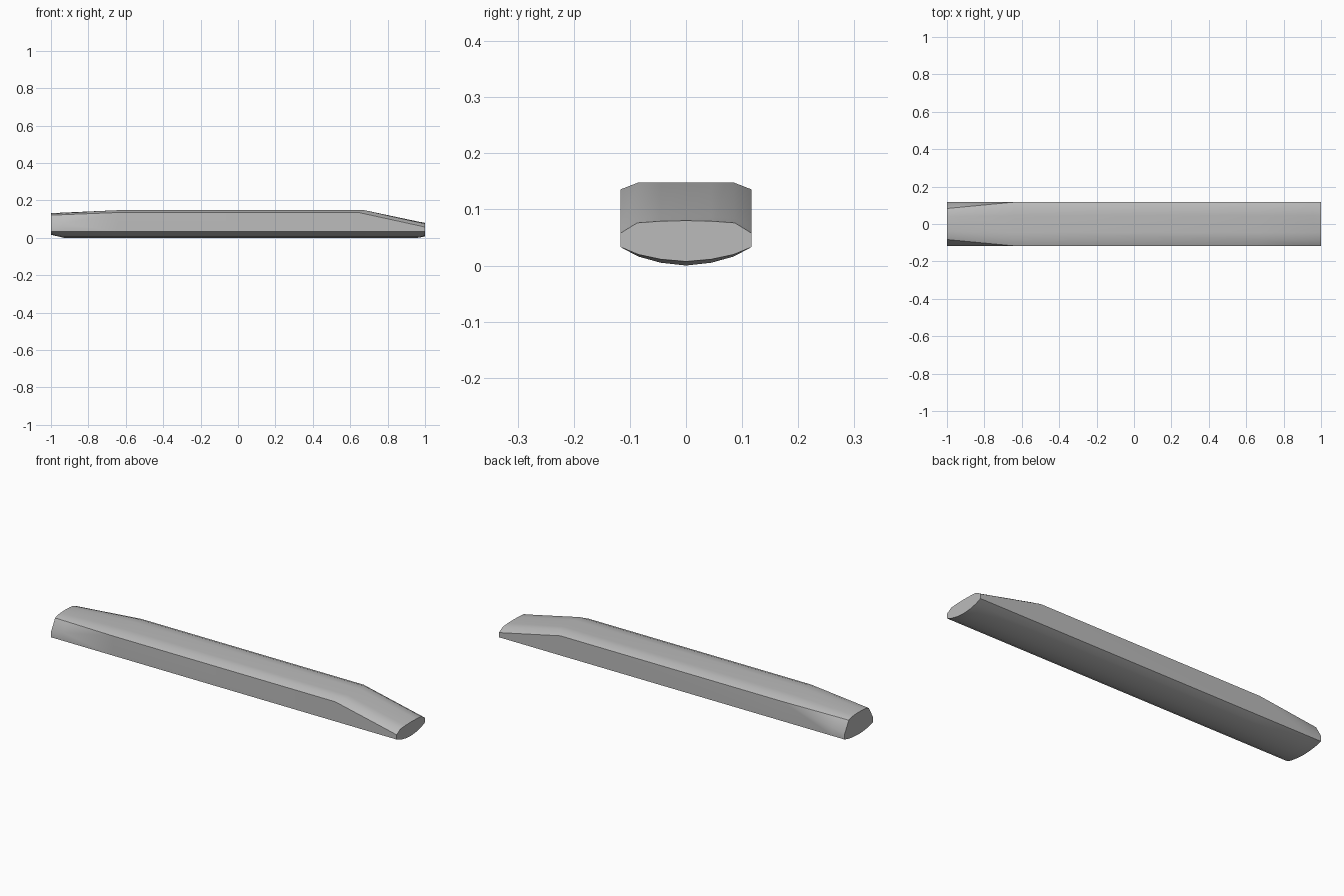
import bpy
import bmesh
import math

default_cube = bpy.data.objects.get("Cube")
if default_cube:
    bpy.data.objects.remove(default_cube)

# Single plain grey material
grey = bpy.data.materials.new("plain_grey")
grey.use_nodes = True
colour = (0.5, 0.5, 0.5, 1)
grey.diffuse_color = colour
grey.node_tree.nodes["Principled BSDF"].inputs["Base Color"].default_value = colour

HALF_WIDTH = 0.117
RIM = 0.033


def section(x, keel, upper, shoulder_shift=0.0):
    """Closed cross-section: curved belly scaled by keel, then the upper half profile."""
    belly = [(0, 0), (0.045, 0.005), (0.085, 0.016), (HALF_WIDTH, RIM)]
    half = [(x, y, RIM - (RIM - z) * keel) for y, z in belly]
    for y, z in upper:
        half.append((x + (shoulder_shift if z > 0.14 else 0), y, z))
    mirrored = [(px, -y, z) for px, y, z in reversed(half) if y > 0]
    return half + mirrored


# Upper half profiles, from the side wall to the crown
main = [(HALF_WIDTH, 0.1355), (HALF_WIDTH, 0.136), (0.085, 0.148), (0.045, 0.148), (0, 0.148)]
blunt_end = [(HALF_WIDTH, 0.062), (0.083, 0.121), (0.066, 0.127), (0.04, 0.131), (0, 0.132)]
low_end = [(HALF_WIDTH, 0.0575), (HALF_WIDTH, 0.058), (0.087, 0.076), (0.045, 0.079), (0, 0.08)]


def blend(a, b, t):
    return [(p[0] + (q[0] - p[0]) * t, p[1] + (q[1] - p[1]) * t) for p, q in zip(a, b)]


sections = [
    section(-1, 0.5, blunt_end),
    section(-0.93, 1, blend(blunt_end, main, 0.07 / 0.36)),
    section(-0.64, 1, main),
    section(0.645, 1, main, 0.03),
    section(0.96, 1, blend(main, low_end, 0.315 / 0.355)),
    section(1, 0.78, low_end),
]

# Bar body lofted through the sections
bm = bmesh.new()
rings = [[bm.verts.new(p) for p in ring] for ring in sections]
for a, b in zip(rings, rings[1:]):
    for i in range(len(a)):
        j = (i + 1) % len(a)
        bm.faces.new((a[i], a[j], b[j], b[i]))
bm.faces.new(rings[0])
bm.faces.new(rings[-1])
bmesh.ops.remove_doubles(bm, verts=bm.verts, dist=0.001)
bmesh.ops.recalc_face_normals(bm, faces=bm.faces)

mesh = bpy.data.meshes.new("bar_body")
bm.to_mesh(mesh)
bm.free()
mesh.materials.append(grey)
body = bpy.data.objects.new("bar_body", mesh)
bpy.context.collection.objects.link(body)

# Smooth curved surfaces, crisp rims and ends
bpy.ops.object.select_all(action="DESELECT")
body.select_set(True)
bpy.context.view_layer.objects.active = body
bpy.ops.object.shade_smooth_by_angle(angle=math.radians(35))
